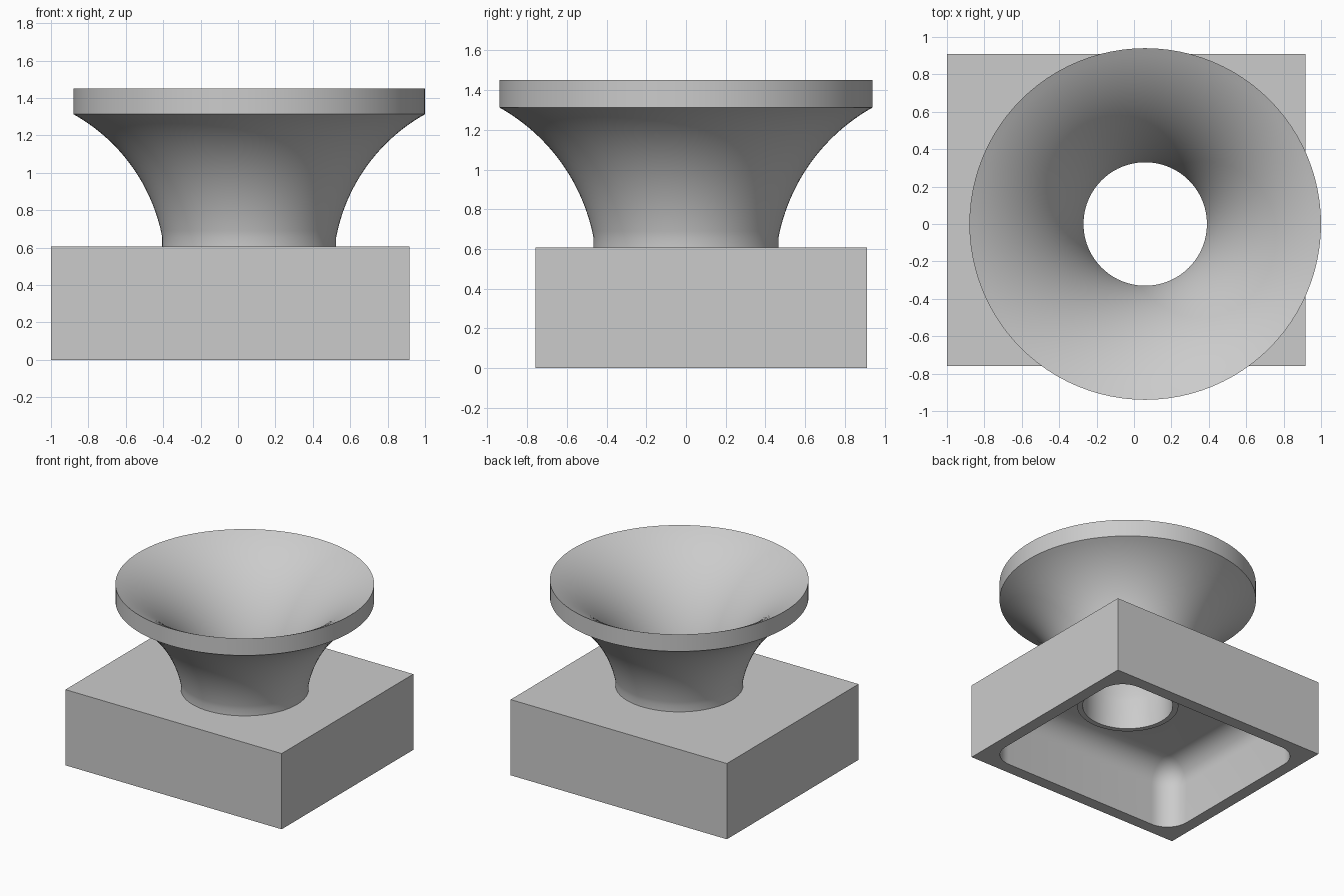
import bpy, bmesh, math
from mathutils import Vector, Matrix

cube = bpy.data.objects.get("Cube")
if cube:
    bpy.data.objects.remove(cube, do_unlink=True)

# Material
grey = bpy.data.materials.new("plain grey")
grey.use_nodes = True
colour = (0.6, 0.6, 0.6, 1)
grey.diffuse_color = colour
grey.node_tree.nodes["Principled BSDF"].inputs["Base Color"].default_value = colour

AXIS = Vector((0.06, 0, 0))
LOW, HIGH = Vector((-1, -0.758, 0)), Vector((0.918, 0.91, 0.607))
CEILING, TUBE_END = 0.515, 0.415
WALL, FILLET = 0.095, 0.18
BORE, SPIGOT, NECK, RIM = 0.33, 0.371, 0.465, 0.94


def finish(name, bm):
    bmesh.ops.recalc_face_normals(bm, faces=bm.faces)
    mesh = bpy.data.meshes.new(name)
    bm.to_mesh(mesh)
    bm.free()
    mesh.materials.append(grey)
    obj = bpy.data.objects.new(name, mesh)
    bpy.context.collection.objects.link(obj)
    return obj


def activate(obj):
    bpy.ops.object.select_all(action='DESELECT')
    obj.select_set(True)
    bpy.context.view_layer.objects.active = obj


def smooth(obj):
    activate(obj)
    bpy.ops.object.shade_smooth_by_angle(angle=math.radians(30))


def box(low, high):
    bm = bmesh.new()
    size = high - low
    bmesh.ops.create_cube(bm, size=1, matrix=Matrix.Translation((low + high) / 2)
                          @ Matrix.Diagonal((*size, 1)))
    return bm


def cut(target, cutter):
    cutter.hide_render = True
    mod = target.modifiers.new("cut", 'BOOLEAN')
    mod.object = cutter
    mod.operation = 'DIFFERENCE'
    mod.solver = 'EXACT'
    activate(target)
    bpy.ops.object.modifier_apply(modifier=mod.name)
    bpy.data.objects.remove(cutter, do_unlink=True)


def flare(start, end, half_angle, steps=24):
    """Circular arc bowed towards the axis and upwards."""
    a, b = Vector(start), Vector(end)
    chord = b - a
    h = math.radians(half_angle)
    radius = chord.length / 2 / math.sin(h)
    outward = Vector((chord.y, -chord.x)).normalized()
    centre = (a + b) / 2 + outward * radius * math.cos(h)
    arm = a - centre
    points = []
    for i in range(steps + 1):
        t = -2 * h * i / steps
        points.append((centre.x + arm.x * math.cos(t) - arm.y * math.sin(t),
                       centre.y + arm.x * math.sin(t) + arm.y * math.cos(t)))
    return points


# Base block with a hollow, rounded underside
base = finish("base_block", box(LOW, HIGH))
inset = Vector((WALL, WALL, 0))
bm = box(LOW + inset - Vector((0, 0, 0.3)), Vector((*(HIGH - inset).xy, CEILING)))
edges = [e for e in bm.edges if max(v.co.z for v in e.verts) > 0]
bmesh.ops.bevel(bm, geom=edges, offset=FILLET, segments=10, profile=0.5,
                affect='EDGES')
cut(base, finish("hollow_cutter", bm))

# Round hole through the top plate
bm = bmesh.new()
bmesh.ops.create_cone(bm, cap_ends=True, segments=96, radius1=SPIGOT, radius2=SPIGOT,
                      depth=1, matrix=Matrix.Translation(AXIS + Vector((0, 0, 0.7))))
cut(base, finish("hole_cutter", bm))
smooth(base)

# Flared horn turned from a closed profile, its tube hanging into the hollow
neck_top, rim_low, rim_top = 0.655, 1.313, 1.45
profile = [(BORE, TUBE_END), (SPIGOT, TUBE_END), (SPIGOT, HIGH.z), (NECK, HIGH.z)]
profile += flare((NECK, neck_top), (RIM, rim_low), 25)
profile += reversed(flare((BORE, neck_top), (RIM, rim_top), 28))
bm = bmesh.new()
verts = [bm.verts.new((AXIS.x + r, AXIS.y, z)) for r, z in profile]
ring = [bm.edges.new((v, verts[i - 1])) for i, v in enumerate(verts)]
bmesh.ops.spin(bm, geom=verts + ring, cent=AXIS, axis=(0, 0, 1),
               angle=math.tau, steps=96, use_merge=True)
bmesh.ops.remove_doubles(bm, verts=bm.verts, dist=0.0001)
horn = finish("flared_horn", bm)
smooth(horn)
